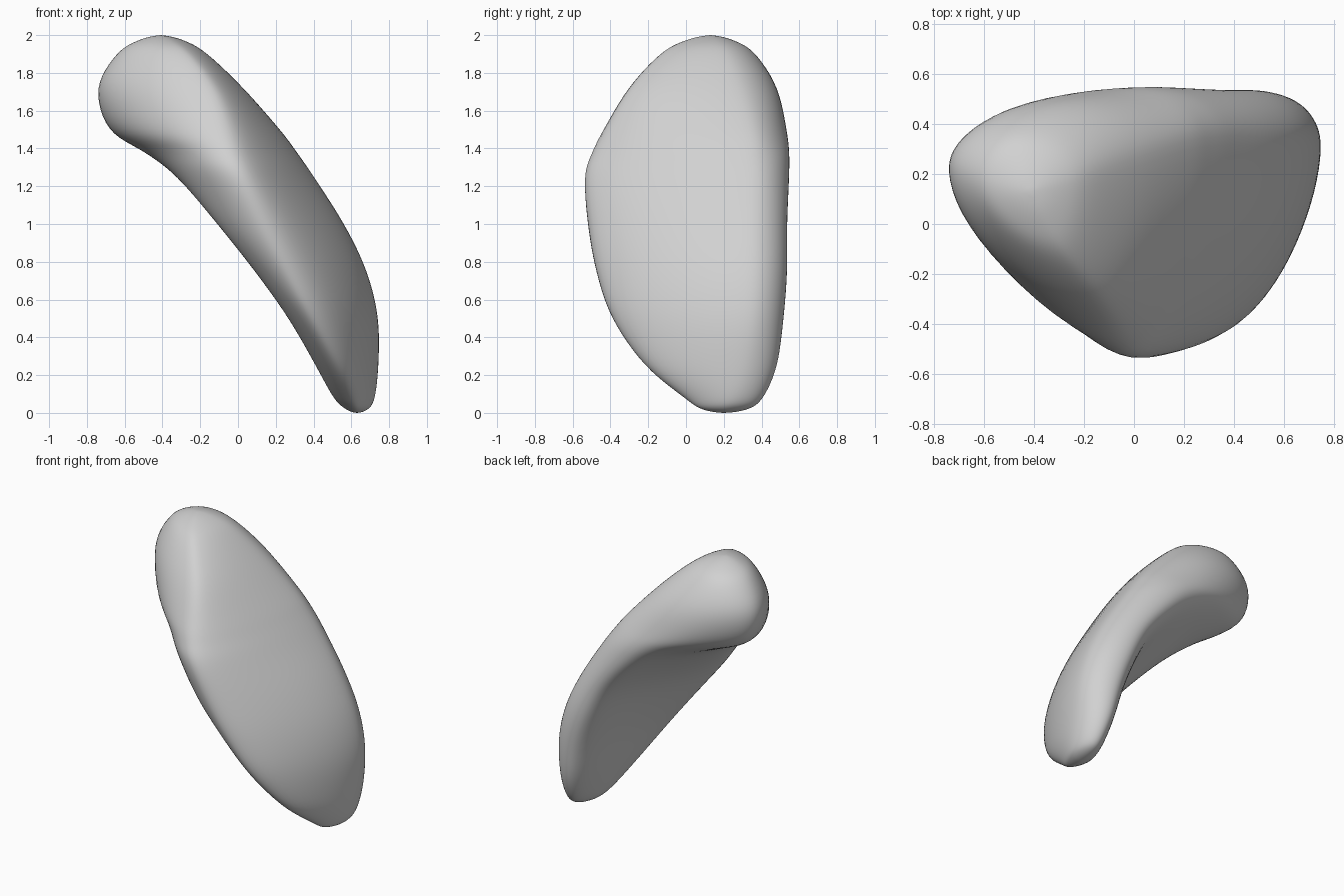
import bpy, bmesh, math
from mathutils import Vector

if "Cube" in bpy.data.objects:
    bpy.data.objects.remove(bpy.data.objects["Cube"])

# Horizontal sections: z, then the frontmost, rightmost, backmost and leftmost point (x, y)
ROWS = [
    (0.00, .63, .20, .63, .20, .63, .20, .63, .20),
    (0.02, .625, .08, .69, .22, .635, .33, .57, .20),
    (0.08, .60, -.01, .725, .25, .63, .41, .505, .15),
    (0.25, .53, -.22, .745, .29, .60, .485, .41, .00),
    (0.50, .40, -.395, .745, .32, .55, .52, .265, -.18),
    (0.75, .27, -.48, .685, .33, .46, .54, .085, -.27),
    (1.00, .14, -.525, .565, .33, .33, .54, -.115, -.28),
    (1.25, .02, -.545, .405, .34, .12, .55, -.33, -.10),
    (1.38, -.04, -.505, .315, .33, .00, .55, -.50, .12),
    (1.50, -.08, -.445, .225, .32, -.15, .535, -.69, .23),
    (1.72, -.15, -.31, .03, .25, -.32, .485, -.75, .22),
    (1.90, -.28, -.14, -.16, .19, -.42, .37, -.645, .18),
    (1.97, -.36, -.01, -.28, .15, -.42, .26, -.535, .15),
    (2.00, -.41, .13, -.41, .13, -.41, .13, -.41, .13),
]
STEPS, QUAD = 6, 16


def phantom(apex, row):
    """Row reflected through the pole, so the ends close round."""
    return (row[0],) + tuple(2 * a - r for a, r in zip(apex[1:], row[1:]))


def catmull(p0, p1, p2, p3, t):
    return [0.5 * (2 * b + (c - a) * t + (2 * a - 5 * b + 4 * c - d) * t * t
                   + (3 * b - a - 3 * c + d) * t ** 3)
            for a, b, c, d in zip(p0, p1, p2, p3)]


def section(row):
    """Closed outline through the four extreme points."""
    z = row[0]
    pts = [Vector((row[i], row[i + 1], z)) for i in (1, 3, 5, 7)]
    hollow = 0.085 * math.exp(-((z - 0.95) / 0.4) ** 2)
    w = min(1, max(0, (z - 1.2) / 0.7))
    w = w * w * (3 - 2 * w)  # rounder sections in the head
    # handle lengths per quarter: outer face, back rim, hollow inner face, front rim
    handles = [(.38 + .14 * w, .34 + .18 * w), (.55, .55),
               (.45 + .1 * w, .36 + .18 * w), (.42, .46)]
    out = []
    for q in range(4):
        a, b = pts[q], pts[(q + 1) % 4]
        d = b - a
        along_x, along_y = Vector((d.x, 0, 0)), Vector((0, d.y, 0))
        ta, tb = (along_x, along_y) if q % 2 == 0 else (along_y, along_x)
        h0, h1 = a + ta * handles[q][0], b - tb * handles[q][1]
        for k in range(QUAD):
            t = k / QUAD
            s = 1 - t
            p = a * s ** 3 + h0 * 3 * s * s * t + h1 * 3 * s * t * t + b * t ** 3
            if q == 2:
                p += Vector((.85, -.5, 0)) * hollow * math.sin(math.pi * t) ** 2
            out.append(p)
    return out


# Resample the sections smoothly from bottom to top
rows = [phantom(ROWS[0], ROWS[1])] + ROWS + [phantom(ROWS[-1], ROWS[-2])]
levels = []
for i in range(1, len(rows) - 2):
    for s in range(STEPS):
        levels.append(catmull(*rows[i - 1:i + 3], s / STEPS))

bm = bmesh.new()
rings = [[bm.verts.new(p) for p in section(r)] for r in levels[1:]]
bottom = bm.verts.new((.63, .20, 0))
top = bm.verts.new((-.41, .13, 2))
n = 4 * QUAD
for i in range(n):
    j = (i + 1) % n
    for a, b in zip(rings, rings[1:]):
        bm.faces.new((a[i], a[j], b[j], b[i]))
    bm.faces.new((bottom, rings[0][j], rings[0][i]))
    bm.faces.new((top, rings[-1][i], rings[-1][j]))

# Soften the sides slightly, leaving the poles in place
sides = [v for v in bm.verts if v not in (top, bottom)]
for _ in range(8):
    bmesh.ops.smooth_vert(bm, verts=sides, factor=0.5,
                          use_axis_x=True, use_axis_y=True, use_axis_z=True)
bmesh.ops.recalc_face_normals(bm, faces=bm.faces)
for f in bm.faces:
    f.smooth = True

mesh = bpy.data.meshes.new("curved_body")
bm.to_mesh(mesh)
bm.free()
body = bpy.data.objects.new("curved_body", mesh)
bpy.context.collection.objects.link(body)
grey = bpy.data.materials.new("light_grey")
grey.diffuse_color = (0.64, 0.64, 0.64, 1)
grey.use_nodes = True
grey.node_tree.nodes["Principled BSDF"].inputs["Base Color"].default_value = grey.diffuse_color
mesh.materials.append(grey)
